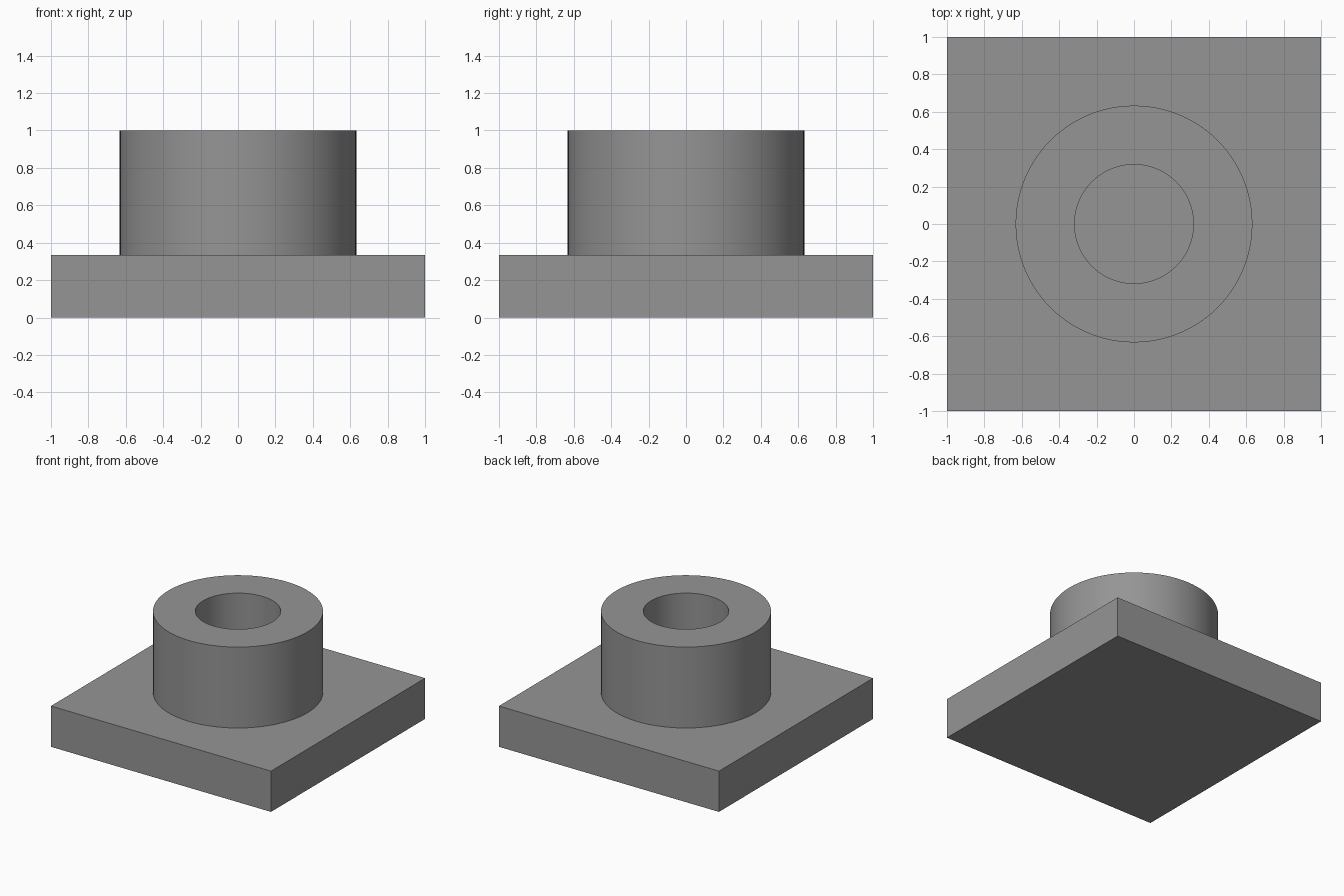
import bpy, bmesh, math

if "Cube" in bpy.data.objects:
    bpy.data.objects.remove(bpy.data.objects["Cube"])

PLATE_H, TOP = 0.335, 1.0
R_OUT, R_IN, SIDES = 0.633, 0.318, 96

grey = bpy.data.materials.new("plain grey")
grey.diffuse_color = (0.30, 0.30, 0.30, 1)
grey.use_nodes = True
grey.node_tree.nodes["Principled BSDF"].inputs["Base Color"].default_value = grey.diffuse_color


def add_object(name, bm):
    bmesh.ops.recalc_face_normals(bm, faces=bm.faces)
    mesh = bpy.data.meshes.new(name)
    bm.to_mesh(mesh)
    bm.free()
    mesh.materials.append(grey)
    obj = bpy.data.objects.new(name, mesh)
    bpy.context.collection.objects.link(obj)
    return obj


# Square base plate
bm = bmesh.new()
bmesh.ops.create_cube(bm, size=1)
for v in bm.verts:
    v.co = (v.co.x * 2, v.co.y * 2, (v.co.z + 0.5) * PLATE_H)
add_object("base_plate", bm)

# Hollow round boss: closed rectangular profile swept around z
bm = bmesh.new()
profile = [(R_OUT, PLATE_H), (R_OUT, TOP), (R_IN, TOP), (R_IN, PLATE_H)]
rings = []
for i in range(SIDES):
    a = 2 * math.pi * i / SIDES
    rings.append([bm.verts.new((r * math.cos(a), r * math.sin(a), z)) for r, z in profile])
for i, ring in enumerate(rings):
    nxt = rings[(i + 1) % SIDES]
    for j in range(4):
        k = (j + 1) % 4
        bm.faces.new((ring[j], nxt[j], nxt[k], ring[k]))
boss = add_object("hollow_boss", bm)

# Smooth walls with crisp rims
bpy.context.view_layer.objects.active = boss
boss.select_set(True)
bpy.ops.object.shade_smooth_by_angle(angle=math.radians(30))
